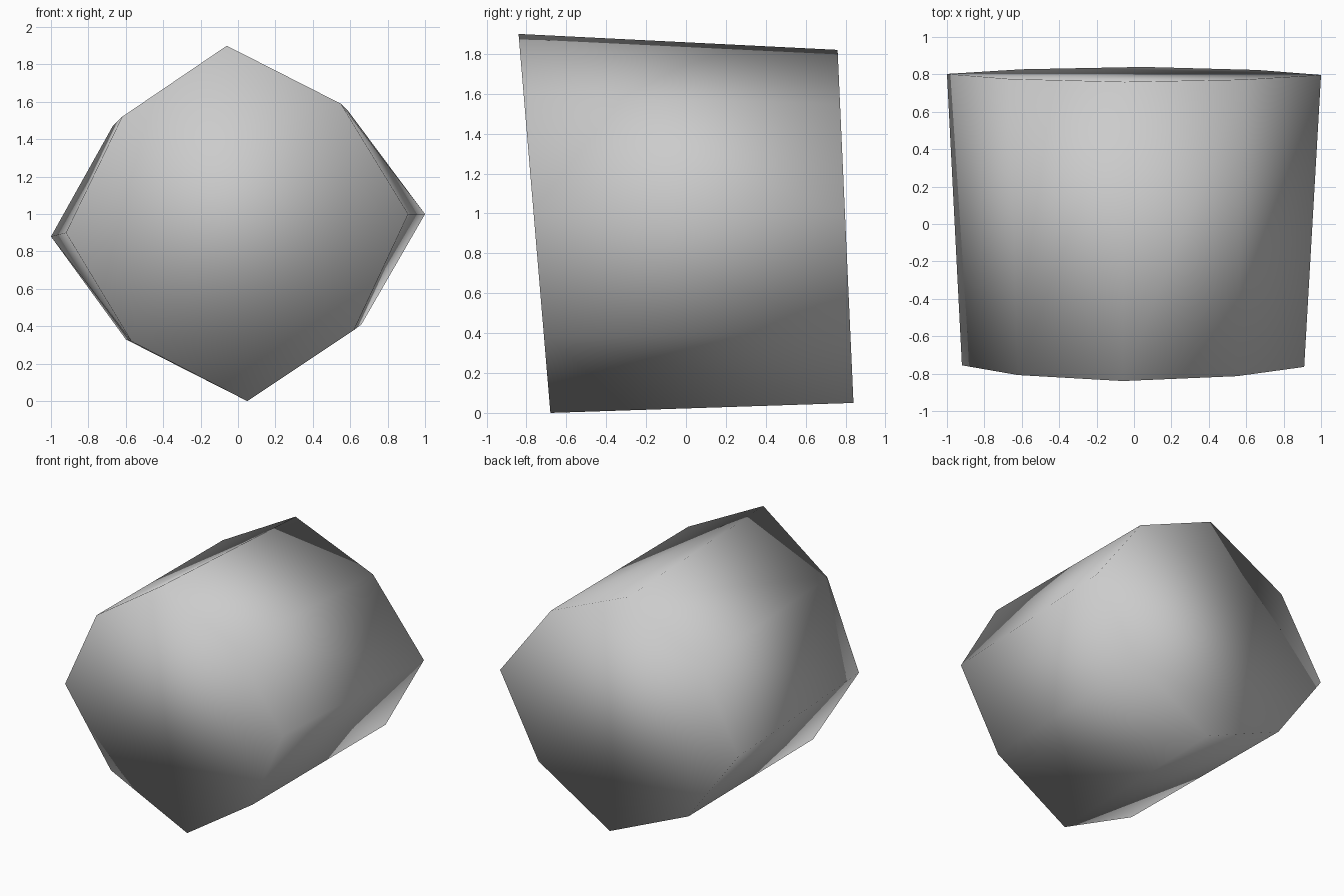
import bpy
import bmesh

if "Cube" in bpy.data.objects:
    bpy.data.objects.remove(bpy.data.objects["Cube"])

# Outlines (x, z) of the two ends, clockwise from the top point
FRONT_OUTLINE = [(-0.06, 1.9), (0.55, 1.59), (0.91, 1.0), (0.62, 0.38),
                 (0.05, 0.0), (-0.57, 0.32), (-0.92, 0.9), (-0.62, 1.52)]
BACK_OUTLINE = [(-0.05, 1.82), (0.59, 1.55), (1.0, 1.0), (0.66, 0.41),
                (0.05, 0.05), (-0.6, 0.33), (-1.0, 0.88), (-0.67, 1.47)]


def make_ring(bm, outline, base_y, slope):
    """Place an outline on a plane that leans along y as it rises."""
    return [bm.verts.new((x, base_y + slope * z, z)) for x, z in outline]


# Stone colour
stone = bpy.data.materials.new("light_grey_stone")
stone.use_nodes = True
colour = (0.6, 0.6, 0.6, 1.0)
stone.diffuse_color = colour
stone.node_tree.nodes["Principled BSDF"].inputs["Base Color"].default_value = colour

# Eight-sided block with leaning flat ends
bm = bmesh.new()
front = make_ring(bm, FRONT_OUTLINE, -0.68, -0.084)
back = make_ring(bm, BACK_OUTLINE, 0.842, -0.045)
bm.faces.new(front)
bm.faces.new(back)
for i in range(len(front)):
    j = (i + 1) % len(front)
    bm.faces.new((front[i], front[j], back[j], back[i]))
bmesh.ops.recalc_face_normals(bm, faces=bm.faces)
for face in bm.faces:
    face.smooth = True

mesh = bpy.data.meshes.new("stone_block")
bm.to_mesh(mesh)
bm.free()
mesh.materials.append(stone)
block = bpy.data.objects.new("stone_block", mesh)
bpy.context.collection.objects.link(block)
